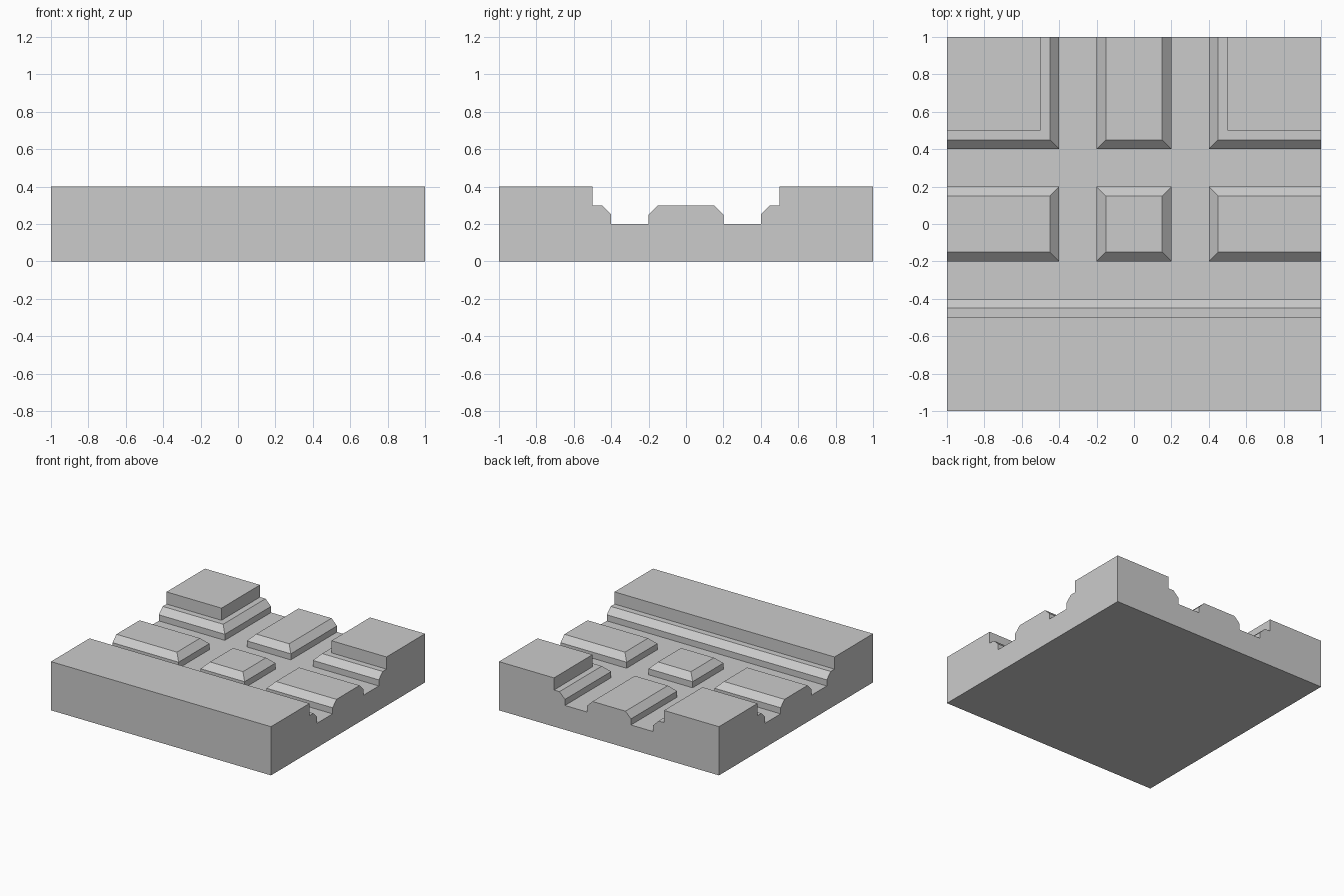
import bpy, bmesh
from mathutils import Matrix

if "Cube" in bpy.data.objects:
    bpy.data.objects.remove(bpy.data.objects["Cube"])

HEIGHT = 0.4      # raised verge
ROAD = 0.3        # road surface
RUT = 0.2         # rut floor


def prism(name, profile, start, end, along_y=False):
    """Extrude a (cross, z) profile along x, or along y."""
    bm = bmesh.new()
    verts = [bm.verts.new((start, c, z)) for c, z in profile]
    face = bm.faces.new(verts)
    geo = bmesh.ops.extrude_face_region(bm, geom=[face])["geom"]
    moved = [g for g in geo if isinstance(g, bmesh.types.BMVert)]
    bmesh.ops.translate(bm, verts=moved, vec=(end - start, 0, 0))
    if along_y:
        swap = Matrix(((0, 1, 0, 0), (1, 0, 0, 0), (0, 0, 1, 0), (0, 0, 0, 1)))
        bm.transform(swap)
    bmesh.ops.recalc_face_normals(bm, faces=bm.faces[:])
    mesh = bpy.data.meshes.new(name)
    bm.to_mesh(mesh)
    bm.free()
    obj = bpy.data.objects.new(name, mesh)
    bpy.context.collection.objects.link(obj)
    return obj


def rect(a, b, low, high):
    return [(a, low), (b, low), (b, high), (a, high)]


def rut_profile(centre):
    # straight lower wall, then a 45 degree chamfer continuing above the road
    half = [(0.1, RUT), (0.1, 0.25), (0.19, 0.34)]
    right = [(centre + c, z) for c, z in half]
    left = [(centre - c, z) for c, z in reversed(half)]
    return right + left


# Solid tile
tile = prism("road_junction_tile", rect(-1, 1, 0, HEIGHT), -1, 1)

# Cutters: T-shaped road bed, then paired wheel ruts
cutters = [prism("main_road_cutter", rect(-0.5, 0.5, ROAD, 0.6), -1.2, 1.2),
           prism("side_road_cutter", rect(-0.5, 0.5, ROAD, 0.6), 0, 1.2, True)]
for c in (-0.3, 0.3):
    cutters.append(prism("main_rut_cutter", rut_profile(c), -1.2, 1.2))
for c in (-0.3, 0.3):
    cutters.append(prism("side_rut_cutter", rut_profile(c), -0.3, 1.2, True))

bpy.context.view_layer.objects.active = tile
for cutter in cutters:
    cutter.hide_render = True
    mod = tile.modifiers.new(cutter.name, "BOOLEAN")
    mod.operation = "DIFFERENCE"
    mod.solver = "EXACT"
    mod.object = cutter
    bpy.ops.object.modifier_apply(modifier=mod.name)
for cutter in cutters:
    bpy.data.objects.remove(cutter)
